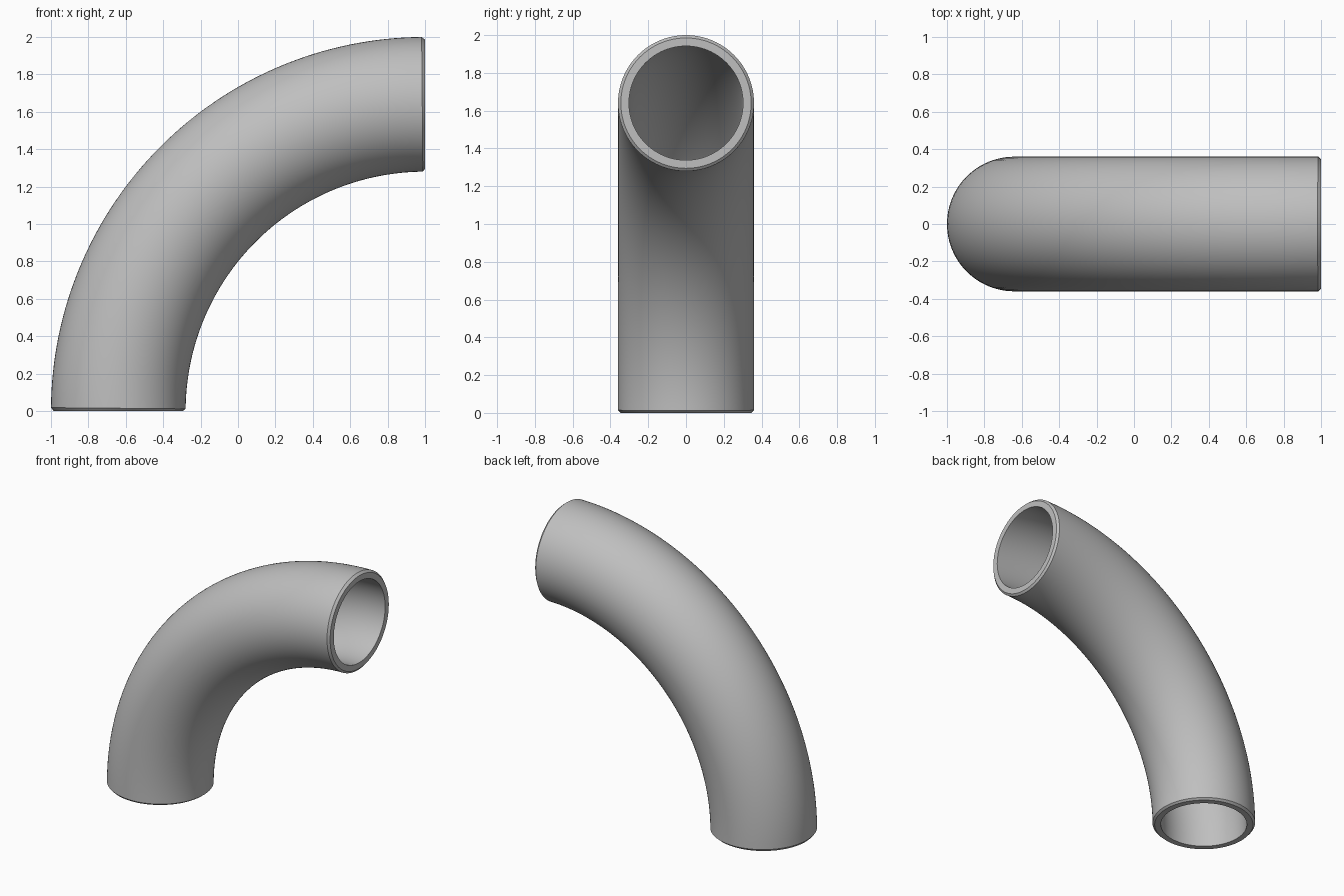
import bpy, bmesh
from math import sin, cos, pi

cube = bpy.data.objects.get("Cube")
if cube:
    bpy.data.objects.remove(cube, do_unlink=True)

BEND, OUTER, INNER, CHAMFER = 1.64, 0.36, 0.302, 0.015
SIDES, STEPS = 96, 64

# Plain grey metal
grey = bpy.data.materials.new("grey metal")
grey.use_nodes = True
colour = (0.52, 0.52, 0.52, 1)
grey.diffuse_color = colour
grey.node_tree.nodes["Principled BSDF"].inputs["Base Color"].default_value = colour


def ring(bm, angle, radius):
    """Circle of vertices across the pipe at one angle of the bend."""
    verts = []
    for i in range(SIDES):
        t = 2 * pi * i / SIDES
        reach = BEND + radius * cos(t)
        verts.append(bm.verts.new((1 - reach * cos(angle), radius * sin(t), reach * sin(angle))))
    return verts


# Wall section: outer skin, chamfered mouth, bore, chamfered foot
start, end = CHAMFER / BEND, pi / 2 - CHAMFER / BEND
section = [(start + (end - start) * i / STEPS, OUTER) for i in range(STEPS + 1)]
section.append((pi / 2, OUTER - CHAMFER))
section += [(pi / 2 * (1 - i / STEPS), INNER) for i in range(STEPS + 1)]
section.append((0, OUTER - CHAMFER))

# Join neighbouring rings into one closed hollow pipe
bm = bmesh.new()
rings = [ring(bm, a, r) for a, r in section]
for k, low in enumerate(rings):
    high = rings[(k + 1) % len(rings)]
    for i in range(SIDES):
        j = (i + 1) % SIDES
        bm.faces.new((low[i], low[j], high[j], high[i]))
bmesh.ops.recalc_face_normals(bm, faces=bm.faces)
mesh = bpy.data.meshes.new("pipe_elbow")
bm.to_mesh(mesh)
bm.free()
mesh.materials.append(grey)

pipe = bpy.data.objects.new("pipe_elbow", mesh)
bpy.context.collection.objects.link(pipe)
bpy.ops.object.select_all(action="DESELECT")
pipe.select_set(True)
bpy.context.view_layer.objects.active = pipe
bpy.ops.object.shade_smooth_by_angle(angle=pi / 6)
